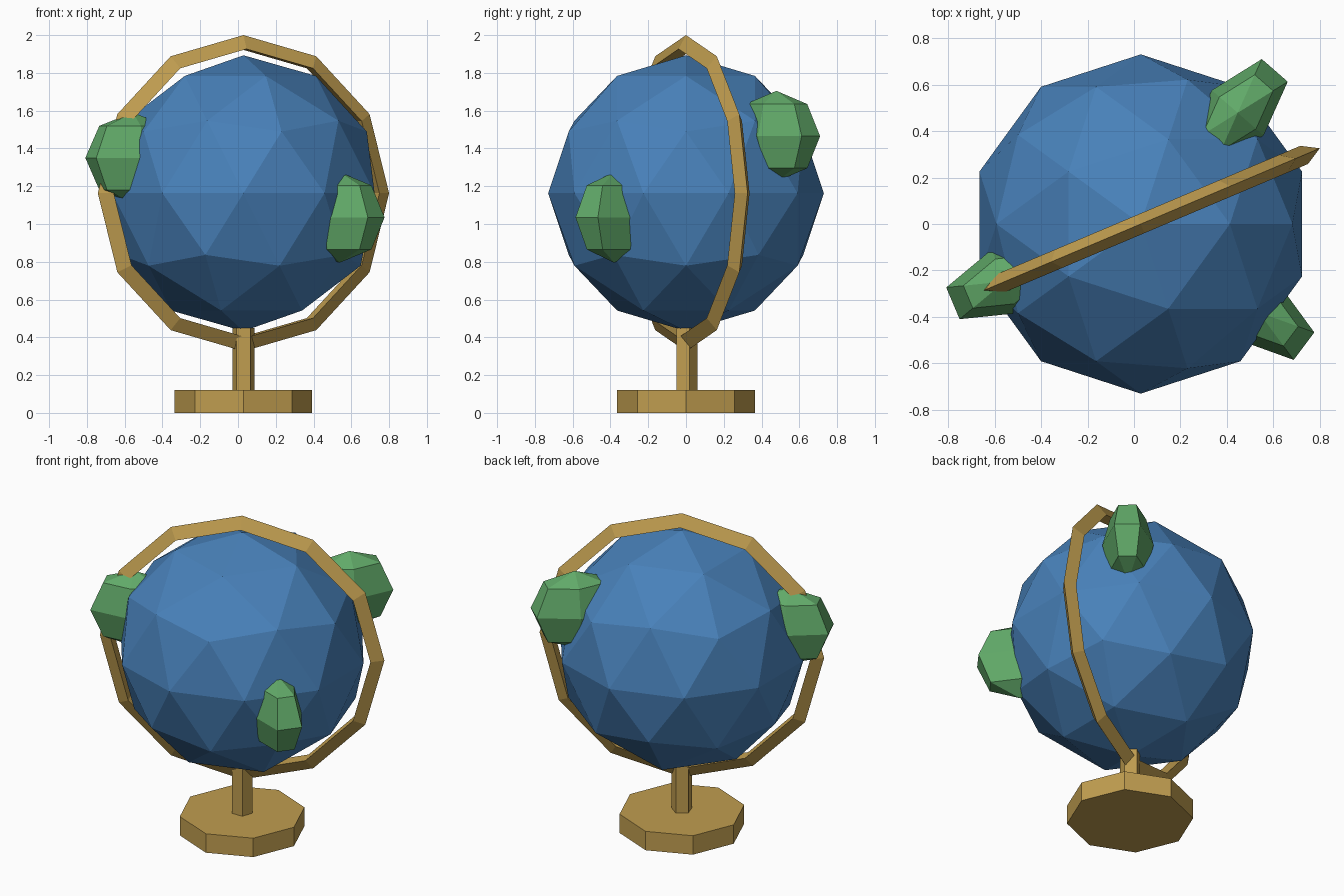
import bpy
from math import pi, radians, cos, sin

if "Cube" in bpy.data.objects:
    bpy.data.objects.remove(bpy.data.objects["Cube"])

CX, CZ = 0.029, 1.163      # globe centre


def material(name, color):
    m = bpy.data.materials.new(name)
    m.diffuse_color = (*color, 1)
    m.use_nodes = True
    m.node_tree.nodes["Principled BSDF"].inputs["Base Color"].default_value = m.diffuse_color
    return m


BLUE = material("ocean_blue", (0.065, 0.22, 0.49))
GREEN = material("land_green", (0.12, 0.40, 0.14))
BRASS = material("brass", (0.53, 0.34, 0.08))


def finish(name, mat):
    ob = bpy.context.object
    ob.name = name
    ob.data.materials.append(mat)
    return ob


# globe ball
bpy.ops.mesh.primitive_ico_sphere_add(subdivisions=2, radius=0.73, location=(CX, 0, CZ))
finish("globe", BLUE)

# land masses: upright low-poly lumps, flat side facing outward
for i, (azimuth, z) in enumerate([(202.9, 1.35), (48.9, 1.465), (-36.8, 1.035)]):
    a = radians(azimuth)
    bpy.ops.mesh.primitive_uv_sphere_add(
        segments=6, ring_count=4, radius=1,
        location=(CX + 0.635 * cos(a), 0.635 * sin(a), z), rotation=(0, 0, a))
    bpy.context.object.scale = (0.28, 0.148, 0.24)
    finish(f"land_{i + 1}", GREEN)

# meridian ring with triangular section
bpy.ops.mesh.primitive_torus_add(
    major_segments=12, minor_segments=3, major_radius=0.788, minor_radius=0.049,
    location=(CX, 0, CZ), rotation=(pi / 2, 0, 0.4))
finish("meridian_ring", BRASS)

# stand post and base
bpy.ops.mesh.primitive_cylinder_add(vertices=5, radius=0.061, depth=0.35, location=(CX, 0, 0.275))
finish("post", BRASS)
bpy.ops.mesh.primitive_cylinder_add(vertices=8, radius=0.364, depth=0.12, location=(CX, 0, 0.06))
finish("base", BRASS)
